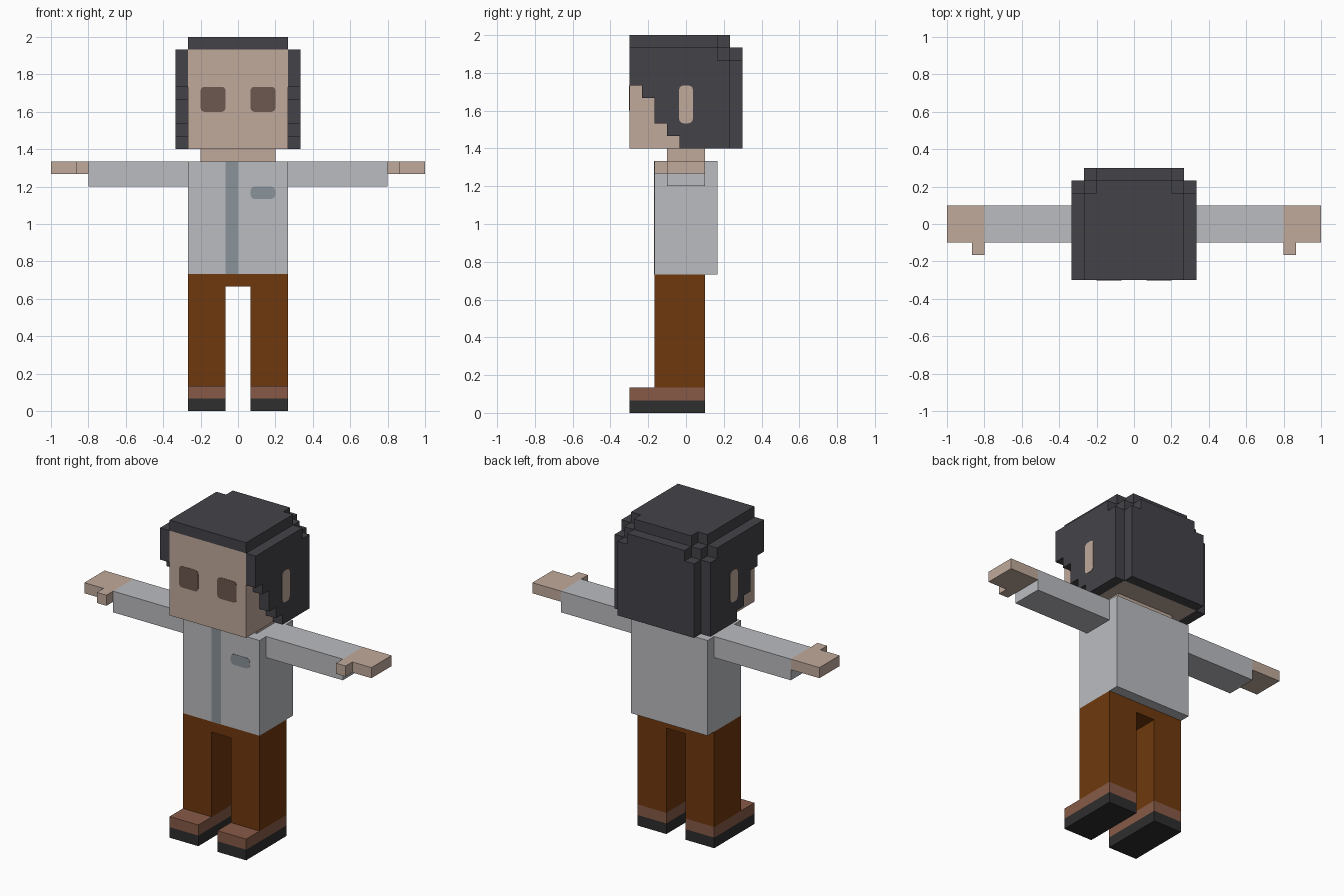
import bpy, bmesh, math

cube = bpy.data.objects.get("Cube")
if cube:
    bpy.data.objects.remove(cube, do_unlink=True)

U = 1 / 15  # one block of the model


def material(name, hexcode):
    rgb = [int(hexcode[i:i + 2], 16) / 255 for i in (0, 2, 4)]
    col = [c / 12.92 if c <= 0.04045 else ((c + 0.055) / 1.055) ** 2.4 for c in rgb] + [1]
    m = bpy.data.materials.new(name)
    m.use_nodes = True
    m.diffuse_color = col
    m.node_tree.nodes["Principled BSDF"].inputs["Base Color"].default_value = col
    return m


SKIN = material("skin", "C1AA9C")
HAIR = material("dark hair", "444449")
EYE = material("eye brown", "6C5850")
SHIRT = material("light grey shirt", "BBBCC0")
TRIM = material("blue grey trim", "8B939A")
TROUSERS = material("brown trousers", "6F390D")
LEATHER = material("shoe leather", "875A47")
SOLE = material("black sole", "2E2E2E")


def prism(name, mat, axis, profile, lo, hi, side=1):
    """Extrude a profile along an axis, in blocks; side=-1 mirrors it in x."""
    place = {"x": lambda a, b, t: (t, a, b),
             "y": lambda a, b, t: (a, t, b),
             "z": lambda a, b, t: (a, b, t)}[axis]
    bm = bmesh.new()
    rings = []
    for t in (lo, hi):
        pts = [place(a, b, t) for a, b in profile]
        rings.append([bm.verts.new((x * side * U, y * U, z * U)) for x, y, z in pts])
    bm.faces.new(rings[0])
    bm.faces.new(rings[1])
    for i in range(len(profile)):
        j = (i + 1) % len(profile)
        bm.faces.new((rings[0][i], rings[0][j], rings[1][j], rings[1][i]))
    bmesh.ops.recalc_face_normals(bm, faces=bm.faces)
    me = bpy.data.meshes.new(name)
    bm.to_mesh(me)
    bm.free()
    me.materials.append(mat)
    ob = bpy.data.objects.new(name, me)
    bpy.context.collection.objects.link(ob)
    return ob


def rect(a0, a1, b0, b1):
    return [(a0, b0), (a1, b0), (a1, b1), (a0, b1)]


def round_rect(a0, a1, b0, b1, r):
    pts = []
    for k, (a, b) in enumerate([(a1 - r, b1 - r), (a0 + r, b1 - r), (a0 + r, b0 + r), (a1 - r, b0 + r)]):
        for i in range(4):
            t = math.pi / 2 * (k + i / 3)
            pts.append((a + r * math.cos(t), b + r * math.sin(t)))
    return pts


def box(name, mat, x, y, z, side=1):
    return prism(name, mat, "z", rect(*x, *y), *z, side)


PLATE = 0.03

# Trousers and shirt
prism("trousers", TROUSERS, "y",
      [(-4, 2), (-1, 2), (-1, 10), (1, 10), (1, 2), (4, 2), (4, 11), (-4, 11)], -2.5, 1.5)
box("torso", SHIRT, (-4, 4), (-2.5, 2.5), (11, 20))
prism("shirt_placket", TRIM, "y", rect(-1, 0, 11, 20), -2.5 - PLATE, -2.5)
prism("chest_pocket", TRIM, "y", round_rect(1, 3, 17, 18, 0.35), -2.5 - PLATE, -2.5)

# Neck, head and the hair wrapped round it
box("neck", SKIN, (-3, 3), (-1.5, 1.5), (20, 21))
prism("head", SKIN, "x",
      [(-4.5, 21), (3.5, 21), (3.5, 28), (2.5, 28), (2.5, 29), (-4.5, 29)], -4, 4)
box("hair_crown_back", HAIR, (-4, 4), (2.5, 3.5), (28, 29))
prism("hair_top", HAIR, "z",
      [(-4, -4.5), (4, -4.5), (4, 2.5), (3, 2.5), (3, 3.5), (-3, 3.5), (-3, 2.5), (-4, 2.5)], 29, 30)
prism("hair_back", HAIR, "y",
      [(-4, 21), (4, 21), (4, 28), (3, 28), (3, 29), (-3, 29), (-3, 28), (-4, 28)], 3.5, 4.5)
hair_side = [(-0.5, 21), (3.5, 21), (3.5, 28), (2.5, 28), (2.5, 29), (-4.5, 29), (-4.5, 26),
             (-3.5, 26), (-3.5, 25), (-2.5, 25), (-2.5, 23), (-1.5, 23), (-1.5, 22), (-0.5, 22)]

# Paired parts
for s, label in ((1, "left"), (-1, "right")):
    prism(label + "_hair_side", HAIR, "x", hair_side, 4, 5, s)
    prism(label + "_ear", SKIN, "x", round_rect(-0.55, 0.55, 23, 26, 0.35), 5, 5 + PLATE, s)
    prism(label + "_eye", EYE, "y", round_rect(1, 3, 24, 26, 0.3), -4.5 - PLATE, -4.5, s)
    box(label + "_sleeve", SHIRT, (4, 12), (-1.5, 1.5), (18, 20), s)
    prism(label + "_hand", SKIN, "z",
          [(12, -2.5), (13, -2.5), (13, -1.5), (15, -1.5), (15, 1.5), (12, 1.5)], 19, 20, s)
    box(label + "_shoe", LEATHER, (1, 4), (-4.5, 1.5), (1, 2), s)
    box(label + "_sole", SOLE, (1, 4), (-4.5, 1.5), (0, 1), s)
